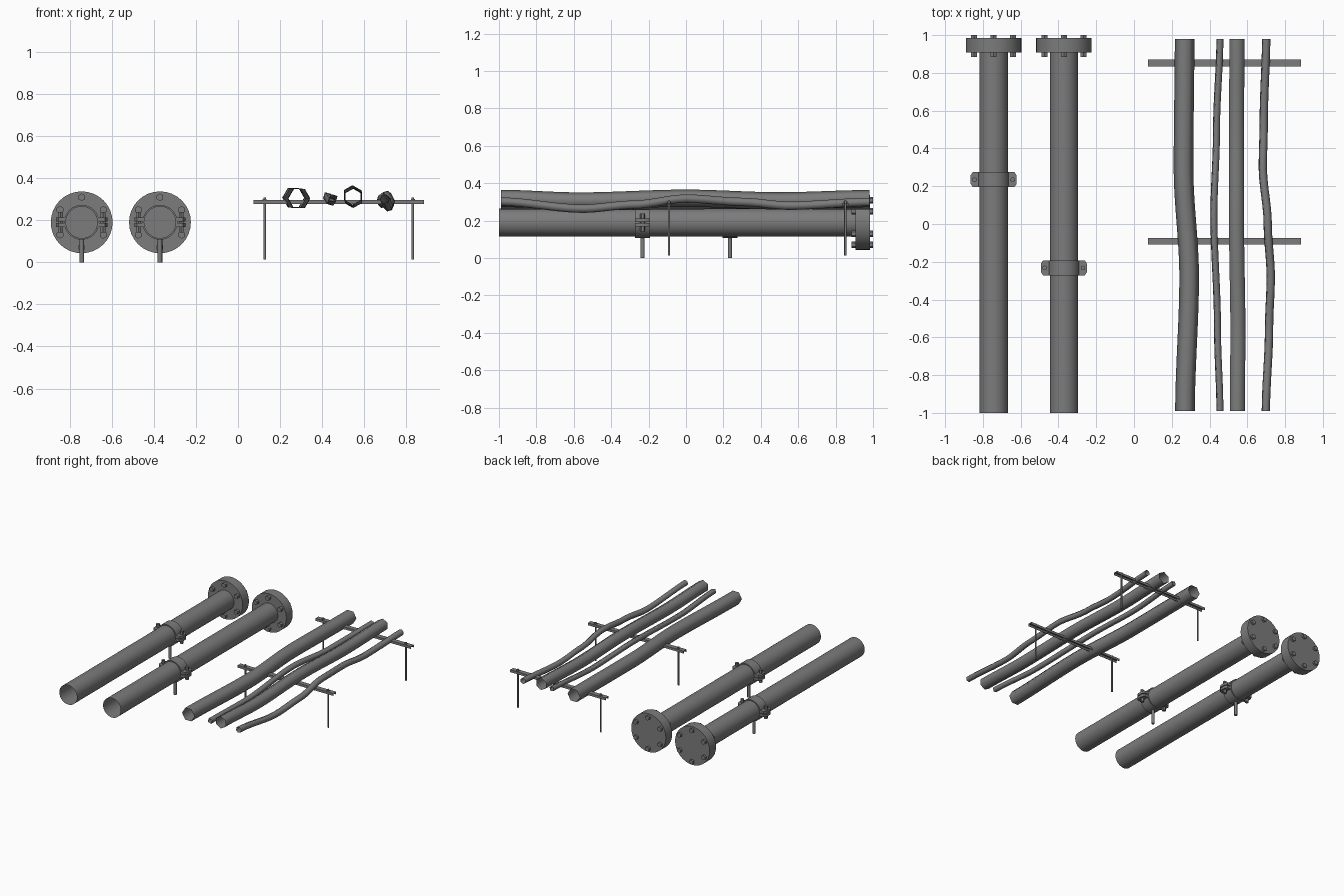
import bpy, bmesh
from math import pi, sin, cos
from mathutils import Vector, Matrix

cube = bpy.data.objects.get("Cube")
if cube:
    bpy.data.objects.remove(cube, do_unlink=True)

steel = bpy.data.materials.new("steel_grey")
steel.use_nodes = True
GREY = (0.2, 0.2, 0.2, 1)
steel.diffuse_color = GREY
steel.node_tree.nodes["Principled BSDF"].inputs["Base Color"].default_value = GREY


def finish(bm, name, angle=0.6):
    bmesh.ops.recalc_face_normals(bm, faces=bm.faces)
    mesh = bpy.data.meshes.new(name)
    bm.to_mesh(mesh)
    bm.free()
    obj = bpy.data.objects.new(name, mesh)
    mesh.materials.append(steel)
    bpy.context.collection.objects.link(obj)
    bpy.ops.object.select_all(action='DESELECT')
    obj.select_set(True)
    bpy.context.view_layer.objects.active = obj
    bpy.ops.object.shade_smooth_by_angle(angle=angle)
    return obj


def cyl(bm, a, b, r, sides=32, caps=True):
    """Cylinder between two points."""
    a, b = Vector(a), Vector(b)
    turn = (b - a).to_track_quat('Z', 'Y').to_matrix().to_4x4()
    bmesh.ops.create_cone(bm, cap_ends=caps, segments=sides, radius1=r, radius2=r,
                          depth=(b - a).length,
                          matrix=Matrix.Translation((a + b) / 2) @ turn)


def box(bm, x, y, z):
    """Box from three (min, max) ranges."""
    size = [q[1] - q[0] for q in (x, y, z)]
    mid = [(q[1] + q[0]) / 2 for q in (x, y, z)]
    bmesh.ops.create_cube(bm, size=1, matrix=Matrix.Translation(mid) @ Matrix.Diagonal(size + [1]))


def prism(bm, outline, z0, z1):
    """Flat outline in x and y, raised from z0 to z1."""
    face = bm.faces.new([bm.verts.new((x, y, z0)) for x, y in outline])
    top = bmesh.ops.extrude_face_region(bm, geom=[face])["geom"]
    bmesh.ops.translate(bm, vec=(0, 0, z1 - z0),
                        verts=[v for v in top if isinstance(v, bmesh.types.BMVert)])


# Flanged pipes, each held by a split clamp on a post
AXIS = 0.19


def flanged_pipe(cx, cy, label):
    bm = bmesh.new()
    cyl(bm, (cx, -1, AXIS), (cx, 0.91, AXIS), 0.075, caps=False)
    finish(bm, label + "_pipe")

    bm = bmesh.new()
    cyl(bm, (cx, 0.907, AXIS), (cx, 0.984, AXIS), 0.147)
    finish(bm, label + "_flange")

    bm = bmesh.new()
    for k in range(6):
        a = pi / 2 + k * pi / 3
        x, z = cx + 0.119 * cos(a), AXIS + 0.119 * sin(a)
        cyl(bm, (x, 0.885, z), (x, 1, z), 0.018, 6)
    finish(bm, label + "_flange_bolts")

    bm = bmesh.new()
    cyl(bm, (cx, cy - 0.04, AXIS), (cx, cy + 0.04, AXIS), 0.083)
    for face in [f for f in bm.faces if len(f.verts) > 4]:
        bmesh.ops.delete(bm, geom=[face], context='FACES_ONLY')
    inner = bmesh.new()
    inner.free()
    finish(bm, label + "_clamp_ring")

    bm = bmesh.new()
    for y in (cy - 0.04, cy + 0.04):
        rims = [[bm.verts.new((cx + r * cos(k * pi / 16), y, AXIS + r * sin(k * pi / 16)))
                 for k in range(32)] for r in (0.075, 0.083)]
        for k in range(32):
            n = (k + 1) % 32
            bm.faces.new((rims[0][k], rims[0][n], rims[1][n], rims[1][k]))
    finish(bm, label + "_clamp_rims")

    bm = bmesh.new()
    for s in (-1, 1):
        ear = [(0.078, -0.04), (0.11, -0.04), (0.122, -0.022),
               (0.122, 0.022), (0.11, 0.04), (0.078, 0.04)]
        outline = [(cx + s * x, cy + y) for x, y in ear]
        prism(bm, outline, AXIS + 0.003, AXIS + 0.022)
        prism(bm, outline, AXIS - 0.022, AXIS - 0.003)
        x = cx + s * 0.101
        cyl(bm, (x, cy, AXIS - 0.048), (x, cy, AXIS + 0.048), 0.013, 6)
    finish(bm, label + "_clamp_ears")

    bm = bmesh.new()
    cyl(bm, (cx, cy, 0), (cx, cy, AXIS - 0.08), 0.011, 16)
    finish(bm, label + "_clamp_post")


flanged_pipe(-0.743, 0.235, "outer")
flanged_pipe(-0.371, -0.232, "inner")

# Support rails: channels open underneath, hung on thin rods
for name, y in (("back", 0.852), ("front", -0.091)):
    bm = bmesh.new()
    span = (0.073, 0.885)
    box(bm, span, (y - 0.018, y + 0.018), (0.291, 0.295))
    for s in (-1, 1):
        edge = sorted((y + s * 0.018, y + s * 0.014))
        box(bm, span, edge, (0.277, 0.291))
    finish(bm, name + "_rail")

    bm = bmesh.new()
    for x in (0.127, 0.831):
        cyl(bm, (x, y, 0.013), (x, y, 0.308), 0.006, 12)
        cyl(bm, (x, y, 0.295), (x, y, 0.301), 0.011, 6)
    finish(bm, name + "_rail_rods")


# Wavy low-sided tubes, open at both ends
def wave(points, y):
    """Smooth x and z between (y, x, z) control points."""
    for p, q in zip(points, points[1:]):
        if y <= q[0] + 1e-6:
            t = (y - p[0]) / (q[0] - p[0])
            t = t * t * (3 - 2 * t)
            return p[1] + t * (q[1] - p[1]), p[2] + t * (q[2] - p[2])


def tube(name, points, r, sides, spin):
    bm = bmesh.new()
    rings = []
    for i in range(41):
        y = -0.99 + 1.97 * i / 40
        x, z = wave(points, y)
        rings.append([bm.verts.new((x + r * cos(spin + 2 * pi * k / sides), y,
                                    z + r * sin(spin + 2 * pi * k / sides)))
                      for k in range(sides)])
    for a, b in zip(rings, rings[1:]):
        for k in range(sides):
            n = (k + 1) % sides
            bm.faces.new((a[k], a[n], b[n], b[k]))
    finish(bm, name, angle=pi)


tube("wide_tube", [(-1, 0.27, 0.305), (-0.28, 0.292, 0.303), (0.3, 0.262, 0.307),
                   (1, 0.268, 0.305)], 0.052, 6, 0)
tube("thin_tube", [(-1, 0.455, 0.305), (-0.55, 0.442, 0.287), (0.05, 0.423, 0.315),
                   (0.5, 0.437, 0.29), (1, 0.455, 0.305)], 0.021, 4, 0.5)
tube("straight_tube", [(-1, 0.547, 0.319), (-0.57, 0.55, 0.305), (0, 0.543, 0.32),
                       (0.5, 0.543, 0.306), (1, 0.545, 0.318)], 0.046, 6, pi / 6)
tube("slim_tube", [(-1, 0.698, 0.302), (-0.55, 0.715, 0.264), (-0.28, 0.724, 0.285),
                   (0, 0.708, 0.318), (0.3, 0.682, 0.3), (0.55, 0.687, 0.28),
                   (1, 0.7, 0.3)], 0.023, 6, 0.3)
